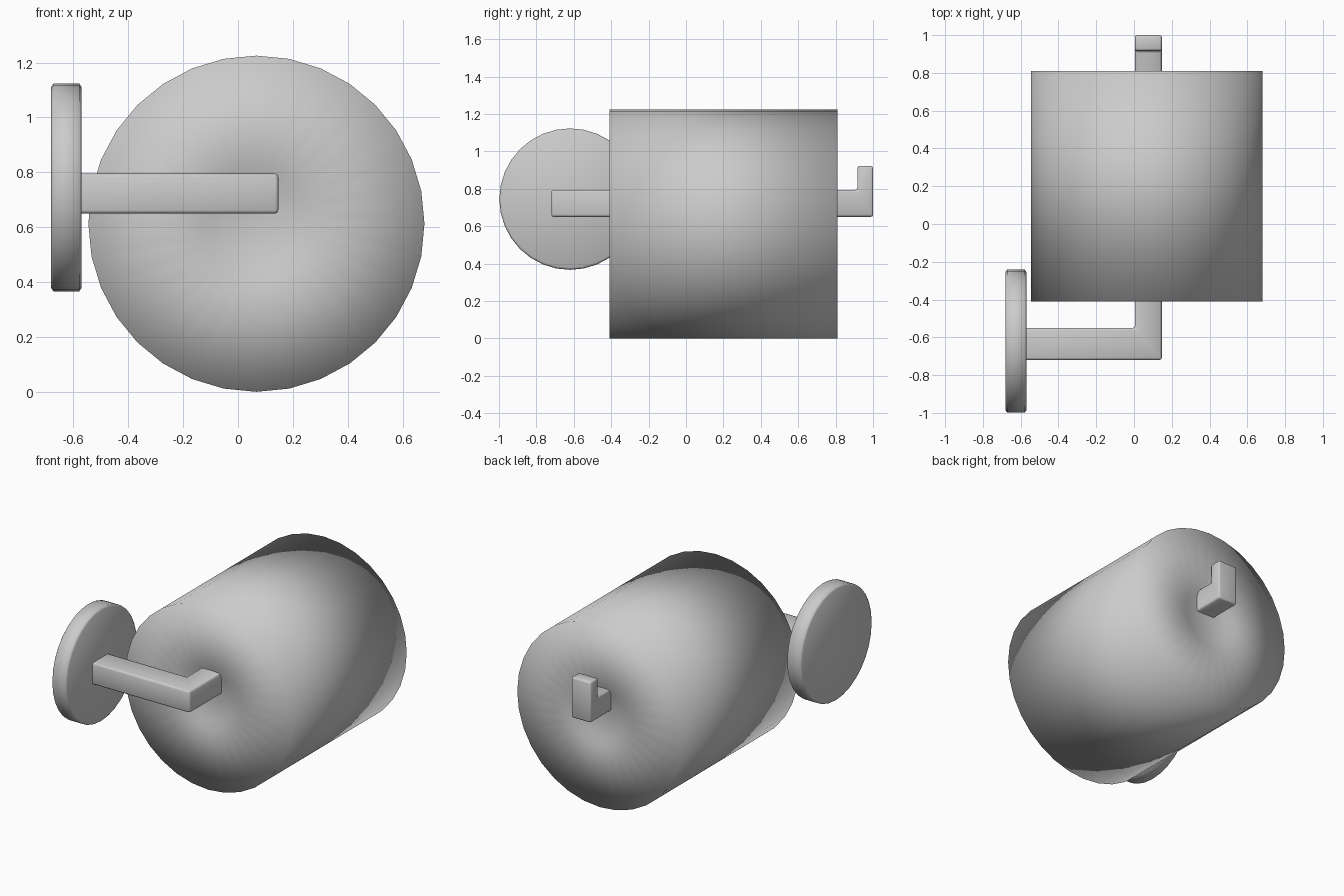
import bpy, bmesh
from math import sin, cos, tau

if "Cube" in bpy.data.objects:
    bpy.data.objects.remove(bpy.data.objects["Cube"])


def finish(bm, name, bevel=0.0):
    bmesh.ops.recalc_face_normals(bm, faces=bm.faces)
    for f in bm.faces:
        f.smooth = True
    me = bpy.data.meshes.new(name)
    bm.to_mesh(me)
    bm.free()
    ob = bpy.data.objects.new(name, me)
    bpy.context.collection.objects.link(ob)
    if bevel:
        m = ob.modifiers.new("soft_edges", 'BEVEL')
        m.width = bevel
        m.segments = 2
    return ob


def lathe(name, profile, place, n=32):
    """Revolve (radius, offset) points; place maps (u, v, offset) to a position."""
    bm = bmesh.new()
    rings = [[bm.verts.new(place(r * sin(tau * i / n), r * cos(tau * i / n), h))
              for i in range(n)] for r, h in profile]
    for a, b in zip(rings, rings[1:]):
        for i in range(n):
            j = (i + 1) % n
            bm.faces.new((a[i], a[j], b[j], b[i]))
    bm.faces.new(rings[0])
    bm.faces.new(rings[-1])
    return finish(bm, name)


# Paper roll with a shallow dimple in each end
F, B = -0.41, 0.81
lathe("paper_roll",
      [(0.16, F + 0.025), (0.21, F), (0.612, F),
       (0.612, B), (0.21, B), (0.16, B - 0.025)],
      lambda u, v, h: (0.067 + u, h, 0.613 + v))

# Round wall plate
lathe("wall_plate",
      [(0.366, -0.68), (0.378, -0.672), (0.378, -0.578), (0.366, -0.57)],
      lambda u, v, h: (h, -0.62 + u, 0.745 + v))

# Square arm: out from the plate, mitred through the roll, turned up at the tip
XO, XI = 0.147, 0.005
ZB, ZT = 0.65, 0.795
sections = [
    [(-0.59, -0.72, ZB), (-0.59, -0.55, ZB), (-0.59, -0.55, ZT), (-0.59, -0.72, ZT)],
    [(XO, -0.72, ZB), (XI, -0.55, ZB), (XI, -0.55, ZT), (XO, -0.72, ZT)],
    [(XO, 1.0, ZB), (XI, 1.0, ZB), (XI, 0.917, ZT), (XO, 0.917, ZT)],
    [(XO, 1.0, 0.922), (XI, 1.0, 0.922), (XI, 0.917, 0.922), (XO, 0.917, 0.922)],
]
bm = bmesh.new()
rings = [[bm.verts.new(p) for p in s] for s in sections]
for a, b in zip(rings, rings[1:]):
    for i in range(4):
        j = (i + 1) % 4
        bm.faces.new((a[i], a[j], b[j], b[i]))
bm.faces.new(rings[0])
bm.faces.new(rings[-1])
finish(bm, "holder_arm", bevel=0.012)
